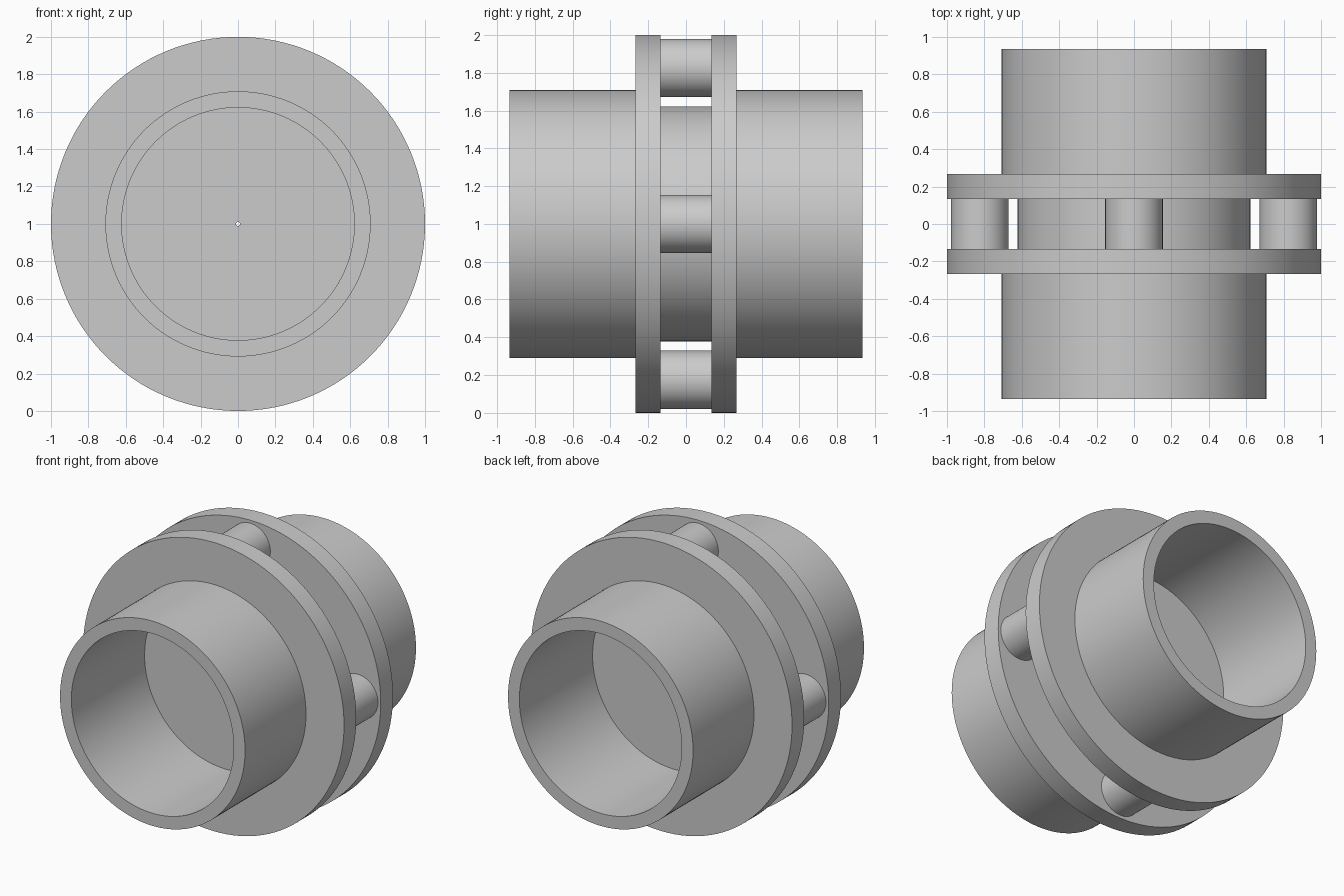
import bpy
import bmesh
from math import cos, sin, pi, radians

cube = bpy.data.objects.get("Cube")
if cube:
    bpy.data.objects.remove(cube, do_unlink=True)

grey = bpy.data.materials.new("light grey")
grey.use_nodes = True
colour = (0.6, 0.6, 0.6, 1)
grey.diffuse_color = colour
grey.node_tree.nodes["Principled BSDF"].inputs["Base Color"].default_value = colour

CENTRE = 1.0       # height of the axis
GAP = 0.134        # half the space between the flanges
FLANGE = 0.268     # outer face of each flange
END = 0.935        # open end of each tube
BORE = 0.622
TUBE = 0.709


def lathe(name, profile, x=0, z=CENTRE, steps=128):
    """Sweep a closed (radius, y) profile around an axis parallel to y."""
    bm = bmesh.new()
    rings = []
    for i in range(steps):
        a = 2 * pi * i / steps
        rings.append([bm.verts.new((r * cos(a), y, r * sin(a))) for r, y in profile])
    n = len(profile)
    for i in range(steps):
        here, there = rings[i], rings[(i + 1) % steps]
        for j in range(n):
            k = (j + 1) % n
            bm.faces.new((here[j], here[k], there[k], there[j]))
    # Rings that lie on the axis collapse to a point
    bmesh.ops.remove_doubles(bm, verts=bm.verts, dist=1e-5)
    bmesh.ops.recalc_face_normals(bm, faces=bm.faces)
    mesh = bpy.data.meshes.new(name)
    bm.to_mesh(mesh)
    bm.free()
    mesh.materials.append(grey)
    obj = bpy.data.objects.new(name, mesh)
    obj.location = (x, 0, z)
    bpy.context.collection.objects.link(obj)
    bpy.ops.object.select_all(action="DESELECT")
    obj.select_set(True)
    bpy.context.view_layer.objects.active = obj
    bpy.ops.object.shade_smooth_by_angle(angle=radians(30))
    return obj


# Flanged tubes, mirrored front and back
for name, s in (("front_flanged_tube", -1), ("back_flanged_tube", 1)):
    lathe(name, [(BORE, s * GAP), (BORE, s * END), (TUBE, s * END),
                 (TUBE, s * FLANGE), (1, s * FLANGE), (1, s * GAP)])

# Solid core closing the bore, with a pinhole on the axis
lathe("core", [(0.011, -GAP), (BORE, -GAP), (BORE, GAP), (0.011, GAP)])

# Four pins between the flanges
for i, side in enumerate(("left", "top", "right", "bottom")):
    a = i * pi / 2
    lathe(side + "_pin", [(0, -GAP), (0.154, -GAP), (0.154, GAP), (0, GAP)],
          x=0.825 * cos(a), z=CENTRE + 0.825 * sin(a), steps=64)
